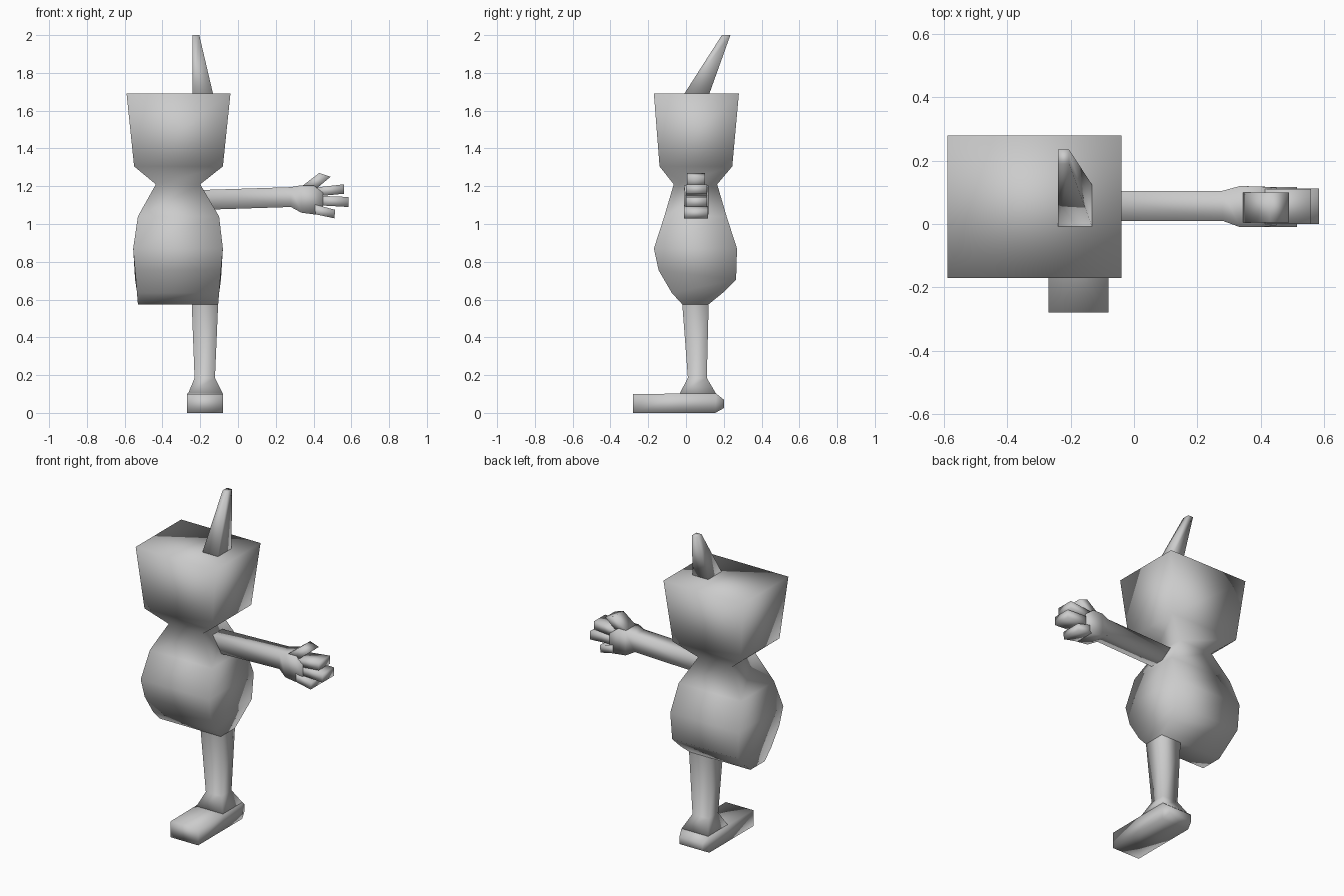
import bpy, bmesh
from mathutils import Vector


def loft(name, rings, axis):
    """Four-sided loft. Each ring is (p, q, lo, hi): p and q are points in a profile
    plane (x-z or y-z), lo and hi the extent along the other horizontal axis."""
    def place(pt, side):
        return Vector((side, pt[0], pt[1]) if axis == 'X' else (pt[0], side, pt[1]))
    bm = bmesh.new()
    loops = [[bm.verts.new(place(*c)) for c in ((p, lo), (p, hi), (q, hi), (q, lo))]
             for p, q, lo, hi in rings]
    for a, b in zip(loops, loops[1:]):
        for i in range(4):
            j = (i + 1) % 4
            bm.faces.new((a[i], a[j], b[j], b[i]))
    bm.faces.new(loops[0])
    bm.faces.new(loops[-1])
    bmesh.ops.recalc_face_normals(bm, faces=bm.faces)
    for f in bm.faces:
        f.smooth = True
    me = bpy.data.meshes.new(name)
    bm.to_mesh(me)
    bm.free()
    ob = bpy.data.objects.new(name, me)
    bpy.context.collection.objects.link(ob)
    return ob


# Head and body: one stack of box sections, pinched at the neck
loft("head_and_body", [
    ((-0.02, 0.575), (0.12, 0.575), -0.53, -0.105),
    ((-0.075, 0.635), (0.20, 0.64), -0.535, -0.10),
    ((-0.145, 0.755), (0.265, 0.705), -0.545, -0.09),
    ((-0.17, 0.87), (0.27, 0.87), -0.555, -0.08),
    ((-0.115, 1.04), (0.215, 1.04), -0.53, -0.10),
    ((-0.065, 1.21), (0.165, 1.21), -0.435, -0.20),
    ((-0.14, 1.305), (0.245, 1.305), -0.55, -0.08),
    ((-0.17, 1.69), (0.28, 1.69), -0.59, -0.04),
], 'X')

# Horn leaning backwards
loft("horn", [
    ((-0.015, 1.68), (0.12, 1.68), -0.24, -0.13),
    ((0.19, 2.0), (0.235, 2.0), -0.24, -0.205),
], 'X')

# Leg with flared ankle
loft("leg", [
    ((-0.035, 0.10), (0.16, 0.10), -0.265, -0.08),
    ((0.01, 0.185), (0.11, 0.185), -0.23, -0.122),
    ((-0.02, 0.58), (0.12, 0.58), -0.245, -0.105),
    ((-0.02, 0.66), (0.12, 0.66), -0.245, -0.11),
], 'X')

# Foot
loft("foot", [
    ((-0.28, 0.0), (-0.28, 0.10), -0.27, -0.08),
    ((-0.03, 0.0), (-0.03, 0.102), -0.27, -0.08),
    ((0.155, 0.0), (0.16, 0.102), -0.27, -0.08),
    ((0.20, 0.025), (0.20, 0.07), -0.255, -0.095),
], 'X')

# Arm and palm
loft("arm_and_palm", [
    ((-0.19, 1.075), (-0.19, 1.18), 0.01, 0.105),
    ((0.28, 1.09), (0.28, 1.195), 0.01, 0.105),
    ((0.335, 1.06), (0.335, 1.205), -0.01, 0.12),
    ((0.41, 1.05), (0.40, 1.205), -0.01, 0.118),
    ((0.45, 1.08), (0.45, 1.165), -0.005, 0.115),
], 'Y')

# Thumb and fingers: root edge and tip edge of each, low point then high point
digits = {
    "thumb": ((0.40, 1.175), (0.345, 1.205), (0.49, 1.25), (0.43, 1.27), 0.005, 0.10),
    "upper_finger": ((0.40, 1.145), (0.385, 1.19), (0.56, 1.16), (0.56, 1.21), 0.0, 0.11),
    "middle_finger": ((0.41, 1.10), (0.41, 1.15), (0.585, 1.09), (0.585, 1.143), 0.0, 0.112),
    "lower_finger": ((0.37, 1.06), (0.40, 1.105), (0.51, 1.03), (0.515, 1.075), -0.01, 0.117),
}
for name, (r0, r1, t0, t1, lo, hi) in digits.items():
    loft(name, [(r0, r1, lo, hi), (t0, t1, lo, hi)], 'Y')
